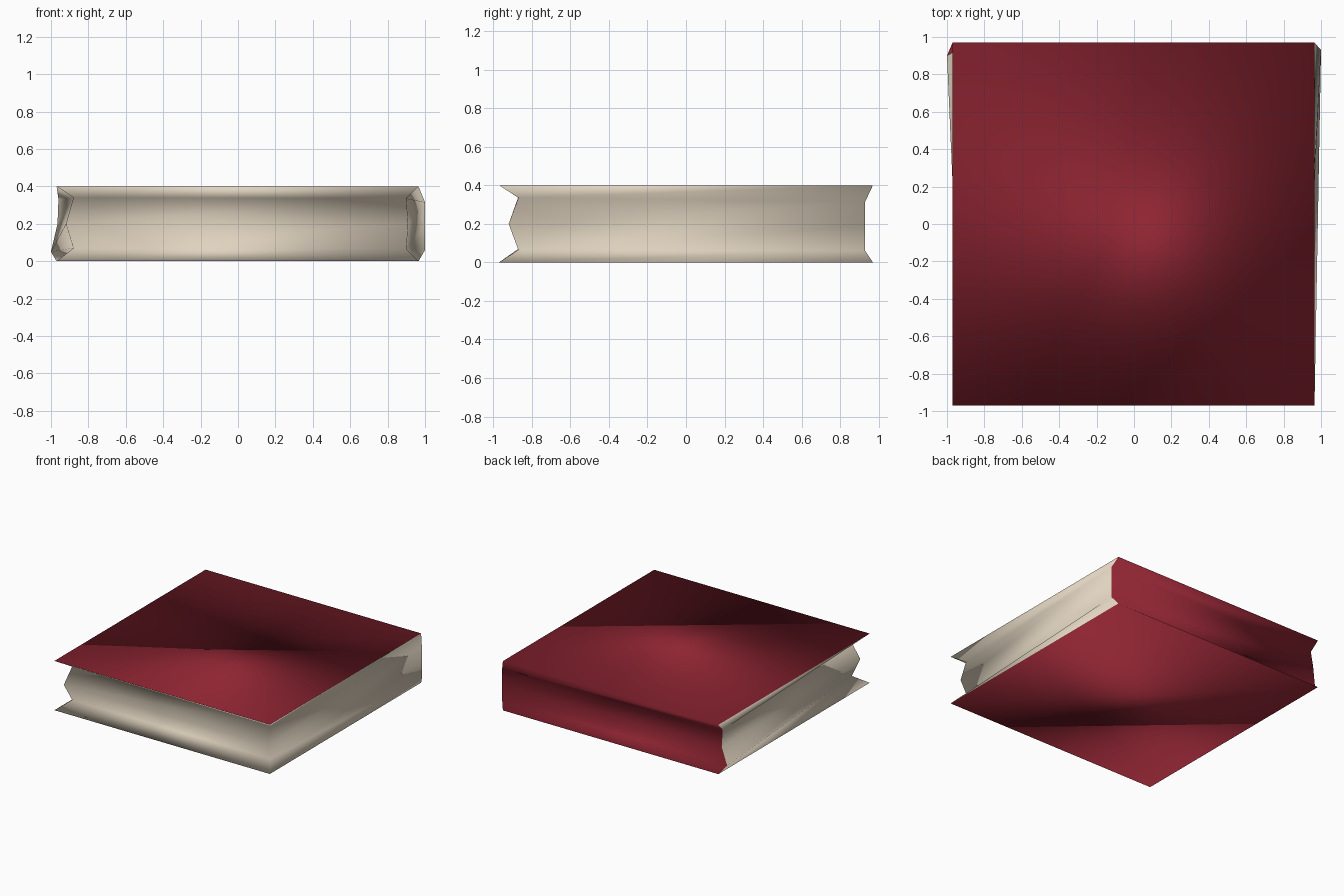
import bpy, bmesh

if "Cube" in bpy.data.objects:
    bpy.data.objects.remove(bpy.data.objects["Cube"])


def material(name, rgb):
    m = bpy.data.materials.new(name)
    m.diffuse_color = (*rgb, 1.0)
    m.use_nodes = True
    m.node_tree.nodes["Principled BSDF"].inputs["Base Color"].default_value = m.diffuse_color
    return m


# Corner rings from the bottom up: front left, front right, back right, back left
rings = [
    [(-0.97, -0.97, 0.00), (0.965, -0.97, 0.00), (0.965, 0.97, 0.00), (-0.97, 0.97, 0.00)],
    [(-0.88, -0.87, 0.07), (0.90, -0.87, 0.065), (1.00, 0.93, 0.06), (-1.00, 0.90, 0.05)],
    [(-0.92, -0.92, 0.20), (0.91, -0.92, 0.20), (1.00, 0.93, 0.19), (-0.965, 0.92, 0.20)],
    [(-0.88, -0.87, 0.34), (0.90, -0.87, 0.335), (1.00, 0.93, 0.315), (-0.96, 0.90, 0.33)],
    [(-0.97, -0.97, 0.40), (0.965, -0.97, 0.40), (0.965, 0.97, 0.40), (-0.97, 0.97, 0.40)],
]

bm = bmesh.new()
loops = [[bm.verts.new(p) for p in ring] for ring in rings]

# Covers
bm.faces.new(reversed(loops[0]))
bm.faces.new(loops[-1])

# Page edges on three sides, spine at the back (side 2)
for low, high in zip(loops, loops[1:]):
    for i in range(4):
        j = (i + 1) % 4
        f = bm.faces.new((low[i], low[j], high[j], high[i]))
        f.material_index = 0 if i == 2 else 1

for f in bm.faces:
    f.smooth = True

mesh = bpy.data.meshes.new("book")
bm.to_mesh(mesh)
bm.free()
mesh.materials.append(material("red cover", (0.27, 0.018, 0.032)))
mesh.materials.append(material("cream pages", (0.74, 0.65, 0.52)))
book = bpy.data.objects.new("book", mesh)
bpy.context.collection.objects.link(book)
